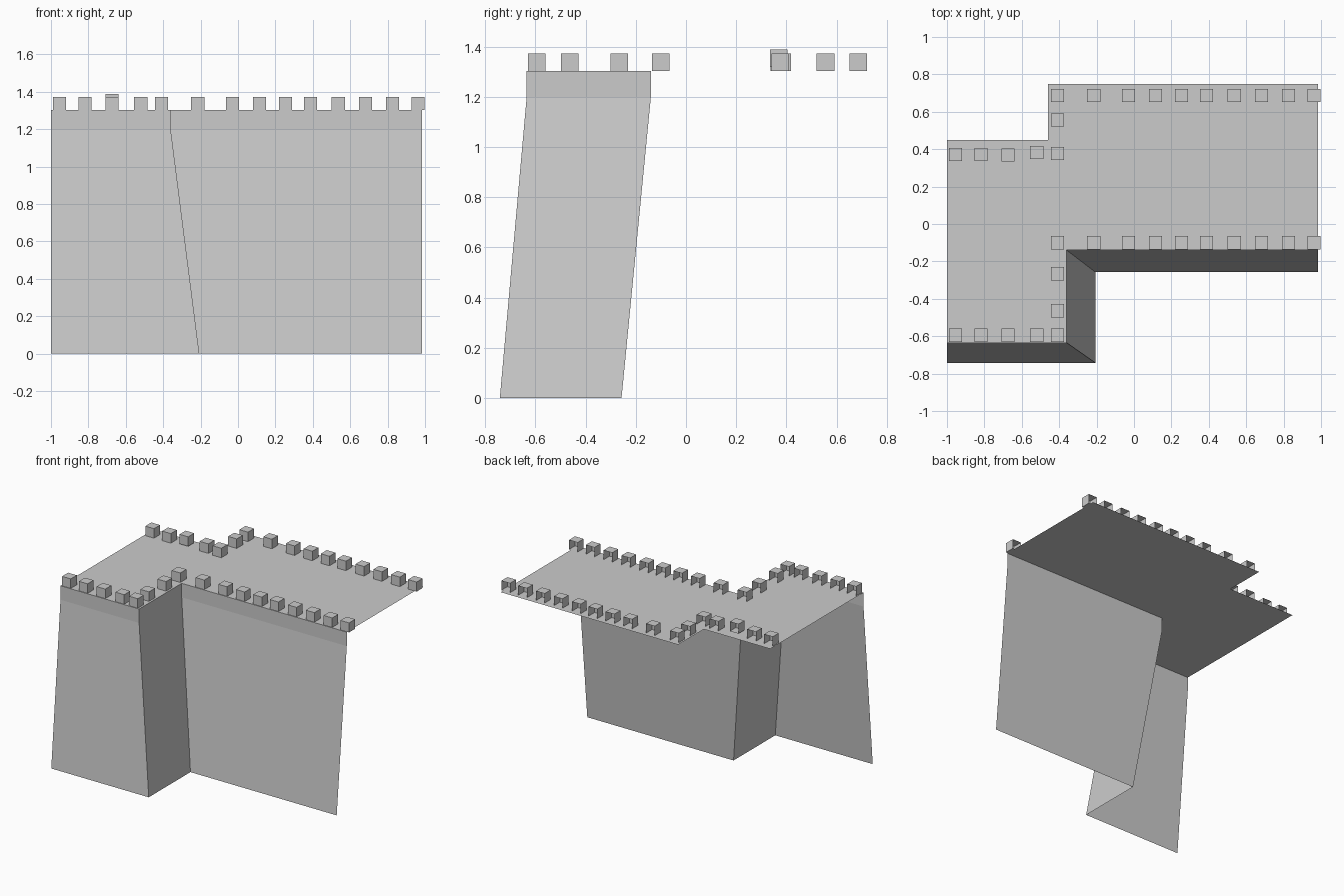
import bpy, bmesh

cube = bpy.data.objects.get("Cube")
if cube:
    bpy.data.objects.remove(cube, do_unlink=True)

stone = bpy.data.materials.new("grey stone")
stone.use_nodes = True
GREY = (0.6, 0.6, 0.6, 1)
stone.diffuse_color = GREY
stone.node_tree.nodes["Principled BSDF"].inputs["Base Color"].default_value = GREY

DECK_Z, KINK_Z = 1.303, 1.2
SIZE = 0.07


def make_object(name, bm):
    mesh = bpy.data.meshes.new(name)
    bm.to_mesh(mesh)
    bm.free()
    mesh.materials.append(stone)
    obj = bpy.data.objects.new(name, mesh)
    bpy.context.collection.objects.link(obj)
    return obj


# Stepped wall lines at the deck edge and on the ground
crest = [(-1, -0.635), (-0.36, -0.635), (-0.36, -0.14), (0.983, -0.14)]
foot = [(-1, -0.742), (-0.207, -0.742), (-0.207, -0.257), (0.983, -0.257)]

# Open wall sheet: battered lower part, upright band on top
bm = bmesh.new()
rows = [[bm.verts.new((x, y, z)) for x, y in line]
        for line, z in ((foot, 0), (crest, KINK_Z), (crest, DECK_Z))]
for low, high in zip(rows, rows[1:]):
    for i in range(len(low) - 1):
        bm.faces.new((low[i], low[i + 1], high[i + 1], high[i]))
make_object("rampart_wall", bm)

# Flat walkway with a notch in the back corner
back = [(0.983, 0.748), (-0.46, 0.748), (-0.46, 0.45), (-1, 0.45)]
bm = bmesh.new()
bm.faces.new([bm.verts.new((x, y, DECK_Z)) for x, y in crest + back])
make_object("walkway", bm)


# Merlons: small cubes, open on the back side
def merlon_row(name, spots, lift=0):
    bm = bmesh.new()
    for x, y in spots:
        verts = bmesh.ops.create_cube(bm, size=SIZE)["verts"]
        z = DECK_Z + SIZE / 2 + lift
        bmesh.ops.translate(bm, verts=verts, vec=(x, y, z))
    bm.normal_update()
    bmesh.ops.delete(bm, geom=[f for f in bm.faces if f.normal.y > 0.9],
                     context="FACES_ONLY")
    make_object(name, bm)


long_xs = [-0.215, -0.03, 0.114, 0.253, 0.388, 0.536, 0.681, 0.826, 0.963]
CORNER_X = -0.41
merlon_row("front_long_merlons", [(x, -0.1) for x in long_xs])
merlon_row("back_long_merlons", [(x, 0.686) for x in long_xs])
merlon_row("front_short_merlons", [(x, -0.595) for x in (-0.955, -0.818, -0.674, -0.52)])
merlon_row("back_short_merlons", [(-0.955, 0.372), (-0.818, 0.372), (-0.52, 0.383)])
merlon_row("raised_merlon", [(-0.674, 0.369)], lift=0.016)
merlon_row("corner_merlons",
           [(CORNER_X, y) for y in (-0.595, -0.464, -0.266, -0.1, 0.376, 0.556, 0.686)])
